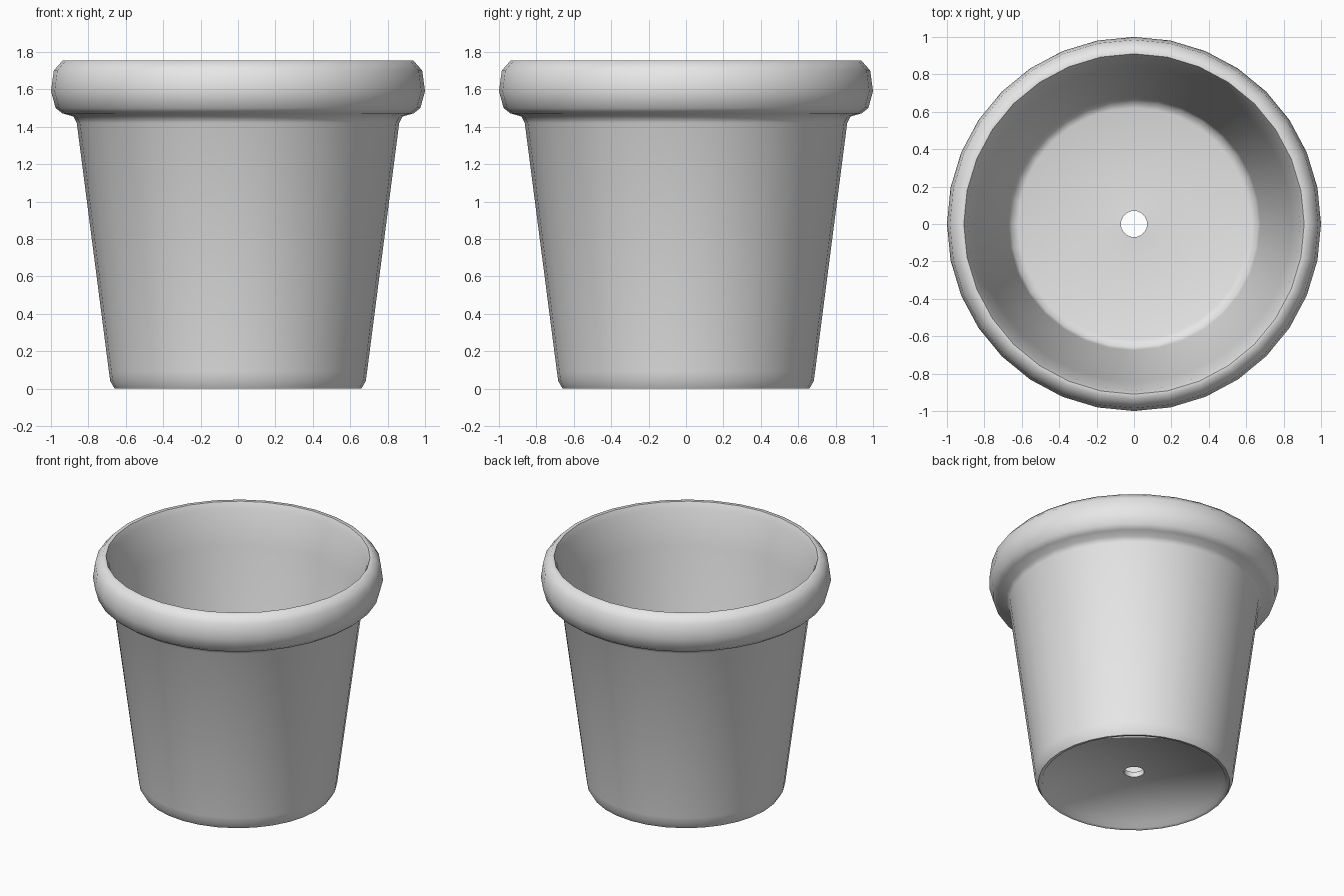
import bpy
import bmesh
import math

if "Cube" in bpy.data.objects:
    bpy.data.objects.remove(bpy.data.objects["Cube"])

SIDES = 32

# Closed cross-section of the pot wall (radius, height)
PROFILE = [
    # drain hole up to the underside foot ring
    (0.07, 0.085), (0.615, 0.04), (0.635, 0.005), (0.66, 0.0),
    # outer wall
    (0.683, 0.04), (0.69, 0.09), (0.862, 1.42),
    # rolled rim
    (0.88, 1.455), (0.94, 1.472), (0.975, 1.50), (1.0, 1.59),
    (0.985, 1.70), (0.937, 1.755), (0.91, 1.755), (0.89, 1.71),
    # inner wall and floor
    (0.842, 1.45), (0.675, 0.16), (0.66, 0.115), (0.62, 0.10), (0.07, 0.125),
]


def lathe(name, profile, sides, material):
    """Revolve a closed profile around the z axis."""
    bm = bmesh.new()
    rings = []
    for i in range(sides):
        a = 2 * math.pi * i / sides
        rings.append([bm.verts.new((r * math.cos(a), r * math.sin(a), z))
                      for r, z in profile])
    n = len(profile)
    for i in range(sides):
        here, there = rings[i], rings[(i + 1) % sides]
        for j in range(n):
            k = (j + 1) % n
            bm.faces.new((here[j], there[j], there[k], here[k]))
    bmesh.ops.recalc_face_normals(bm, faces=bm.faces)
    mesh = bpy.data.meshes.new(name)
    bm.to_mesh(mesh)
    bm.free()
    mesh.materials.append(material)
    obj = bpy.data.objects.new(name, mesh)
    bpy.context.collection.objects.link(obj)
    return obj


grey = bpy.data.materials.new("light grey clay")
grey.diffuse_color = (0.8, 0.8, 0.8, 1.0)
grey.use_nodes = True
grey.node_tree.nodes["Principled BSDF"].inputs["Base Color"].default_value = grey.diffuse_color

# Flower pot with rolled rim and drain hole
pot = lathe("flower_pot", PROFILE, SIDES, grey)
bpy.context.view_layer.objects.active = pot
pot.select_set(True)
bpy.ops.object.shade_smooth_by_angle(angle=math.radians(65))
